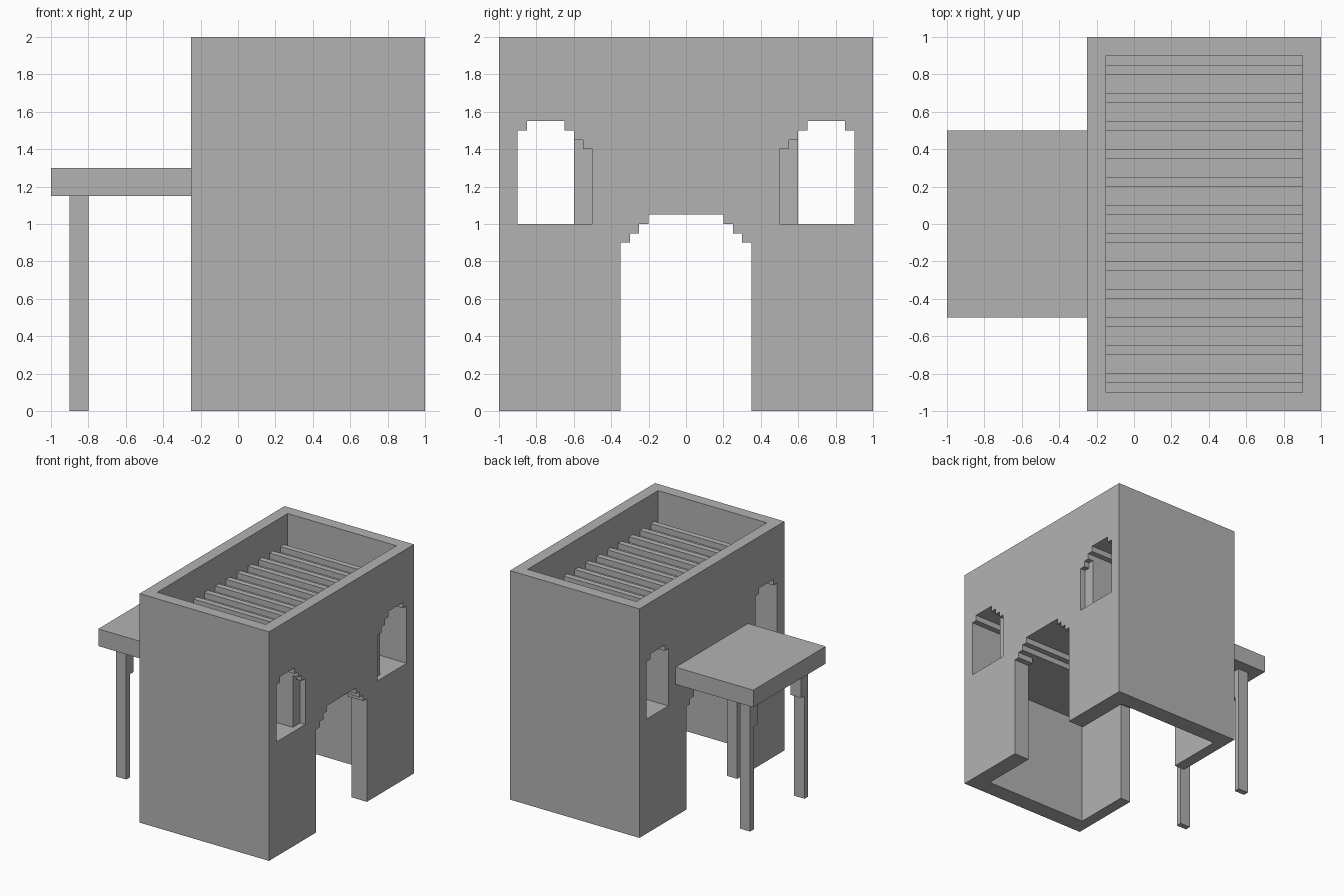
import bpy
import bmesh

cube = bpy.data.objects.get("Cube")
if cube:
    bpy.data.objects.remove(cube, do_unlink=True)

GREY = (0.45, 0.45, 0.45, 1)
plaster = bpy.data.materials.new("plain grey")
plaster.use_nodes = True
plaster.diffuse_color = GREY
plaster.node_tree.nodes["Principled BSDF"].inputs["Base Color"].default_value = GREY


def prism(name, outline, x0, x1):
    """Extrude a (y, z) outline along x."""
    bm = bmesh.new()
    face = bm.faces.new([bm.verts.new((x0, y, z)) for y, z in outline])
    ext = bmesh.ops.extrude_face_region(bm, geom=[face])
    verts = [v for v in ext["geom"] if isinstance(v, bmesh.types.BMVert)]
    bmesh.ops.translate(bm, verts=verts, vec=(x1 - x0, 0, 0))
    bmesh.ops.recalc_face_normals(bm, faces=bm.faces[:])
    mesh = bpy.data.meshes.new(name)
    bm.to_mesh(mesh)
    bm.free()
    mesh.materials.append(plaster)
    ob = bpy.data.objects.new(name, mesh)
    bpy.context.collection.objects.link(ob)
    return ob


def box(name, x0, x1, y0, y1, z0, z1):
    return prism(name, [(y0, z0), (y1, z0), (y1, z1), (y0, z1)], x0, x1)


def steps(y, z, count, direction, size=0.05):
    """Stair outline rising from (y, z) towards the given y direction."""
    points = []
    for i in range(count):
        points.append((y + direction * i * size, z + i * size))
        points.append((y + direction * (i + 1) * size, z + i * size))
    points.append((y + direction * count * size, z + count * size))
    return points


def carve(target, cutter):
    cutter.hide_render = True
    mod = target.modifiers.new("carve", "BOOLEAN")
    mod.operation = "DIFFERENCE"
    mod.solver = "EXACT"
    mod.object = cutter
    bpy.context.view_layer.objects.active = target
    bpy.ops.object.modifier_apply(modifier=mod.name)
    bpy.data.objects.remove(cutter, do_unlink=True)


# Main block with roof well and open ground room
house = box("house_walls", -0.25, 1, -1, 1, 0, 2)
carve(house, box("roof_well", -0.15, 0.9, -0.9, 0.9, 1.7, 2.2))
carve(house, box("ground_room", -0.15, 0.85, -0.85, 0.85, -0.2, 0.95))

# Stepped archway running through the block
half = steps(0.35, 0.9, 3, -1)
arch = [(-0.35, -0.3), (0.35, -0.3)] + half + [(-y, z) for y, z in reversed(half)]
carve(house, prism("archway", arch, -0.5, 1.3))

# Stepped windows: deep opening plus a wider shallow recess on the left wall
for side in (-1, 1):
    outer_top = steps(0.9, 1.5, 1, -1)
    for name, inner, start, count, x0 in (("window", 0.6, 1.5, 1, -0.5),
                                          ("window_recess", 0.5, 1.4, 3, 0.95)):
        inner_top = list(reversed(steps(inner, start, count, 1)))
        outline = [(inner, 1), (0.9, 1)] + outer_top + inner_top
        carve(house, prism(name, [(side * y, z) for y, z in outline], x0, 1.3))

# Roof beams
for i in range(12):
    y = -0.85 + 0.15 * i
    box(f"roof_beam_{i + 1}", -0.15, 0.9, y, y + 0.05, 1.7, 1.75)

# Porch roof, posts and their inward brackets
box("porch_roof", -1, -0.25, -0.5, 0.5, 1.15, 1.3)
for label, side in (("front", -1), ("back", 1)):
    lo, mid, hi = 0.3 * side, 0.35 * side, 0.4 * side
    box(f"{label}_porch_post", -0.9, -0.8, min(mid, hi), max(mid, hi), 0, 1.15)
    box(f"{label}_post_bracket", -0.9, -0.8, min(lo, mid), max(lo, mid), 0.9, 1.15)
